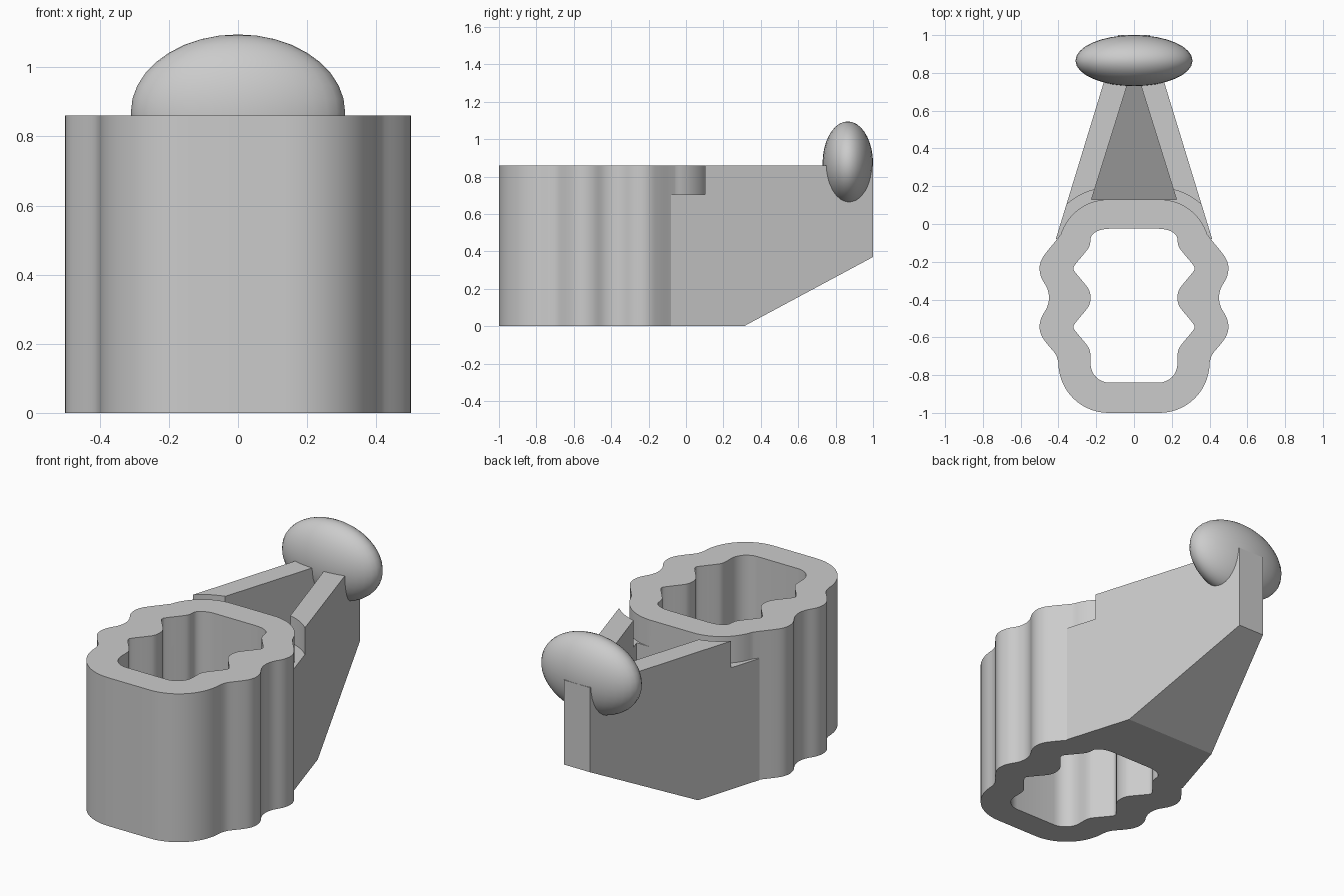
import bpy, bmesh, math
from mathutils import Vector

if "Cube" in bpy.data.objects:
    bpy.data.objects.remove(bpy.data.objects["Cube"])

grey = bpy.data.materials.new("light grey")
grey.diffuse_color = (0.6, 0.6, 0.6, 1)
grey.use_nodes = True
grey.node_tree.nodes["Principled BSDF"].inputs["Base Color"].default_value = grey.diffuse_color
TOP = 0.86


def make_object(name, bm):
    bmesh.ops.recalc_face_normals(bm, faces=bm.faces)
    mesh = bpy.data.meshes.new(name)
    bm.to_mesh(mesh)
    bm.free()
    obj = bpy.data.objects.new(name, mesh)
    bpy.context.collection.objects.link(obj)
    mesh.materials.append(grey)
    return obj


def prism(name, outline, z0, z1):
    bm = bmesh.new()
    face = bm.faces.new([bm.verts.new((x, y, z0)) for x, y in outline])
    out = bmesh.ops.extrude_face_region(bm, geom=[face])
    moved = [v for v in out["geom"] if isinstance(v, bmesh.types.BMVert)]
    bmesh.ops.translate(bm, verts=moved, vec=(0, 0, z1 - z0))
    return make_object(name, bm)


def hull(name, points):
    bm = bmesh.new()
    verts = [bm.verts.new(p) for p in points]
    bmesh.ops.convex_hull(bm, input=verts)
    bmesh.ops.dissolve_limit(bm, angle_limit=0.01, verts=bm.verts, edges=bm.edges)
    return make_object(name, bm)


def combine(target, other, operation):
    mod = target.modifiers.new("combine", 'BOOLEAN')
    mod.operation, mod.object, mod.solver = operation, other, 'EXACT'
    bpy.context.view_layer.objects.active = target
    bpy.ops.object.modifier_apply(modifier=mod.name)
    bpy.data.objects.remove(other)


def arc(cx, cy, rx, ry, a0, a1, n=14):
    angles = [math.radians(a0 + (a1 - a0) * i / n) for i in range(n + 1)]
    return [(cx + rx * math.cos(a), cy + ry * math.sin(a)) for a in angles]


def spline(points, steps=4):
    """Smooth curve through the points, end points included."""
    p = [Vector(q) for q in [points[0]] + points + [points[-1]]]
    result = []
    for a, b, c, d in zip(p, p[1:], p[2:], p[3:]):
        for i in range(steps):
            t = i / steps
            result.append(tuple(0.5 * (2 * b + (c - a) * t + (2 * a - 5 * b + 4 * c - d) * t**2
                                       + (3 * b - a - 3 * c + d) * t**3)))
    return result + [points[-1]]


def wave(half):
    """Mirror half a wavy side about y = -0.39."""
    return half + [(x, -0.78 - y) for x, y in reversed(half[:-1])]


def mirrored(right):
    return right + [(-x, y) for x, y in reversed(right)]


# Wavy outer wall and its matching opening
outer_wave = wave([(0.40, -0.735), (0.415, -0.69), (0.46, -0.635), (0.49, -0.59),
                   (0.5, -0.545), (0.49, -0.495), (0.46, -0.44), (0.45, -0.39)])
outer_wave[-1] = (0.388, -0.055)
outer = mirrored(arc(0.135, -0.735, 0.265, 0.265, -90, 0)[:-1] + spline(outer_wave)
                 + arc(0.135, -0.135, 0.265, 0.265, 22, 90))
inner_wave = wave([(0.23, -0.70), (0.234, -0.67), (0.25, -0.64), (0.31, -0.567),
                   (0.32, -0.545), (0.31, -0.523), (0.25, -0.45), (0.234, -0.42), (0.23, -0.39)])
inner = mirrored(arc(0.13, -0.74, 0.10, 0.10, -90, 0, 8) + spline(inner_wave)
                 + arc(0.13, -0.08, 0.10, 0.055, 0, 90, 8)[1:])

# Tapered handle with a sloping underside
handle_side = [(-0.08, 0), (0.31, 0), (1, 0.37), (1, TOP), (-0.08, TOP)]
body = hull("body", [(s * (0.16 + 0.306 * (0.75 - y)), y, z)
                     for y, z in handle_side for s in (-1, 1)])

# Triangular pocket with a sloping floor
pocket_side = [(0.13, 0.075), (0.845, 0.458), (0.845, 1.0), (0.13, 1.0)]
combine(body, hull("pocket_cutter", [(s * (0.002 + 0.312 * (0.845 - y)), y, z)
                                     for y, z in pocket_side for s in (-1, 1)]), 'DIFFERENCE')

# Curved groove between the arms and the ring
groove = mirrored([(0.46, -0.2)] + arc(0.135, -0.135, 0.325, 0.325, 0, 90, 20))
combine(body, prism("groove_cutter", groove, 0.705, 1.0), 'DIFFERENCE')

# Ring joined on, then opened through
combine(body, prism("ring", outer, 0, TOP), 'UNION')
combine(body, prism("opening_cutter", inner, -0.2, 1.2), 'DIFFERENCE')

# Flattened knob at the end of the handle
bm = bmesh.new()
bmesh.ops.create_uvsphere(bm, u_segments=32, v_segments=18, radius=1)
bmesh.ops.scale(bm, verts=bm.verts, vec=(0.31, 0.135, 0.225))
bmesh.ops.translate(bm, verts=bm.verts, vec=(0, 0.865, 0.87))
knob = make_object("knob", bm)

for obj, angle in ((body, 28), (knob, 60)):
    bpy.ops.object.select_all(action='DESELECT')
    obj.select_set(True)
    bpy.context.view_layer.objects.active = obj
    bpy.ops.object.shade_smooth_by_angle(angle=math.radians(angle))
